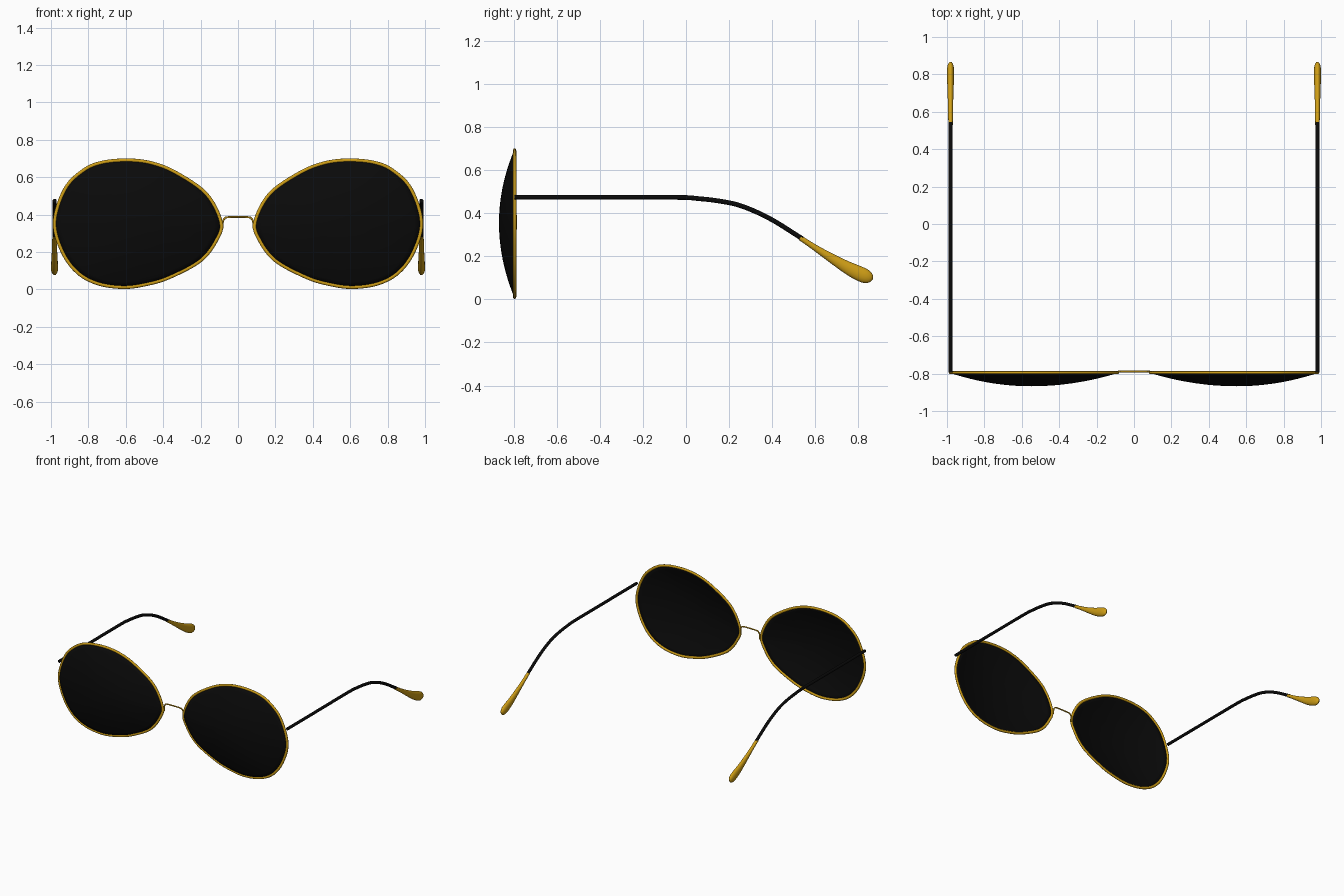
import bpy, bmesh, math
from mathutils import Vector

if "Cube" in bpy.data.objects:
    bpy.data.objects.remove(bpy.data.objects["Cube"])


def material(name, rgb):
    m = bpy.data.materials.new(name)
    m.diffuse_color = (*rgb, 1)
    m.use_nodes = True
    m.node_tree.nodes["Principled BSDF"].inputs["Base Color"].default_value = m.diffuse_color
    return m


GOLD = material("gold", (0.62, 0.34, 0.008))
BLACK = material("black", (0.003, 0.003, 0.003))


def spline(pts, steps, closed=False):
    """Smooth Catmull-Rom path through the points."""
    p = [Vector(q) for q in pts]
    n = len(p)
    if closed:
        get = lambda i: p[i % n]
    else:
        ends = [2 * p[0] - p[1]] + p + [2 * p[-1] - p[-2]]
        get = lambda i: ends[i + 1]
    out = []
    for i in range(n if closed else n - 1):
        a, b, c, d = (get(i + k) for k in (-1, 0, 1, 2))
        for s in range(steps):
            t = s / steps
            out.append(0.5 * (2 * b + (c - a) * t + (2 * a - 5 * b + 4 * c - d) * t * t
                              + (3 * b - a - 3 * c + d) * t ** 3))
    if not closed:
        out.append(p[-1])
    return out


def finish(name, bm, mat, mirror=True):
    bmesh.ops.recalc_face_normals(bm, faces=bm.faces)
    me = bpy.data.meshes.new(name)
    bm.to_mesh(me)
    bm.free()
    me.materials.append(mat)
    ob = bpy.data.objects.new(name, me)
    bpy.context.collection.objects.link(ob)
    for o in bpy.context.selected_objects:
        o.select_set(False)
    ob.select_set(True)
    bpy.context.view_layer.objects.active = ob
    bpy.ops.object.shade_smooth_by_angle(angle=math.radians(50))
    if mirror:
        ob.modifiers.new("mirror", 'MIRROR')
    return ob


def sweep(name, path, side, radii, mat, closed=False, mirror=True, sides=12):
    """Elliptical tube along a planar path; radii(t) = (in plane, along side)."""
    bm = bmesh.new()
    side = Vector(side)
    n = len(path)
    rings = []
    for i, c in enumerate(path):
        if closed:
            tan = path[(i + 1) % n] - path[i - 1]
        else:
            tan = path[min(i + 1, n - 1)] - path[max(i - 1, 0)]
        nrm = tan.cross(side).normalized()
        a, b = radii(i / (n - 1))
        rings.append([bm.verts.new(c + nrm * a * math.cos(u) + side * b * math.sin(u))
                      for u in (2 * math.pi * k / sides for k in range(sides))])
    for i in range(n if closed else n - 1):
        r, s = rings[i], rings[(i + 1) % n]
        for k in range(sides):
            j = (k + 1) % sides
            bm.faces.new((r[k], r[j], s[j], s[k]))
    if not closed:
        bm.faces.new(rings[0])
        bm.faces.new(rings[-1])
    return finish(name, bm, mat, mirror)


# Lens outline (x, z), drawn for the +x side
RIM_Y = -0.795
outline = [(0.59, 0.69), (0.73, 0.677), (0.83, 0.633), (0.925, 0.535), (0.98, 0.36),
           (0.94, 0.205), (0.86, 0.093), (0.75, 0.032), (0.61, 0.012), (0.48, 0.03),
           (0.36, 0.068), (0.20, 0.155), (0.115, 0.265), (0.092, 0.36), (0.17, 0.51),
           (0.33, 0.622), (0.46, 0.674)]
loop = spline([(x, RIM_Y, z) for x, z in outline], 6, closed=True)
sweep("rim", loop, (0, 1, 0), lambda t: (0.010, 0.008), GOLD, closed=True)

# Domed lens: shrinking rings that bulge forward
bm = bmesh.new()
centre = Vector((0.55, RIM_Y, 0.355))
RINGS, BULGE = 12, 0.07
rings = []
for k in range(RINGS):
    r = 1 - k / RINGS
    rings.append([bm.verts.new(centre.lerp(p, r) + Vector((0, -BULGE * (1 - r * r), 0)))
                  for p in loop])
tip = bm.verts.new(centre + Vector((0, -BULGE, 0)))
n = len(loop)
for i in range(n):
    j = (i + 1) % n
    for a, b in zip(rings, rings[1:]):
        bm.faces.new((a[i], a[j], b[j], b[i]))
    bm.faces.new((rings[-1][i], rings[-1][j], tip))
lens = finish("lens", bm, BLACK)
solid = lens.modifiers.new("thickness", 'SOLIDIFY')
solid.thickness = 0.005
solid.offset = 0

# Nose bridge: thin bent wire
half = [(0.083, 0.325), (0.081, 0.36), (0.072, 0.378), (0.052, 0.386)]
wire = [(-x, -0.788, z) for x, z in half] + [(x, -0.788, z) for x, z in reversed(half)]
sweep("bridge", spline(wire, 5), (0, 1, 0), lambda t: (0.005, 0.005), GOLD,
      mirror=False, sides=8)

# Temple arms: straight, then bending down behind the ear
ARM_X = 0.981
arm = [(-0.795, 0.473), (-0.40, 0.473), (-0.04, 0.473), (0.06, 0.467), (0.16, 0.455),
       (0.26, 0.432), (0.39, 0.374), (0.54, 0.281)]
sweep("temple_arm", spline([(ARM_X, y, z) for y, z in arm], 6), (1, 0, 0),
      lambda t: (0.011, 0.011), BLACK)


# Ear tips: flattened teardrop paddles
def tip_radii(t):
    grow = min(t / 0.75, 1)
    grow = grow * grow * (3 - 2 * grow)
    cap = math.sqrt(max(1 - max((t - 0.78) / 0.22, 0) ** 2, 0.0004))
    return (0.012 + 0.022 * grow) * cap, (0.012 + 0.007 * grow) * cap


ear = [(0.53, 0.285), (0.64, 0.213), (0.74, 0.152), (0.81, 0.117), (0.867, 0.093)]
sweep("ear_tip", spline([(ARM_X, y, z) for y, z in ear], 8), (1, 0, 0), tip_radii, GOLD,
      sides=16)
